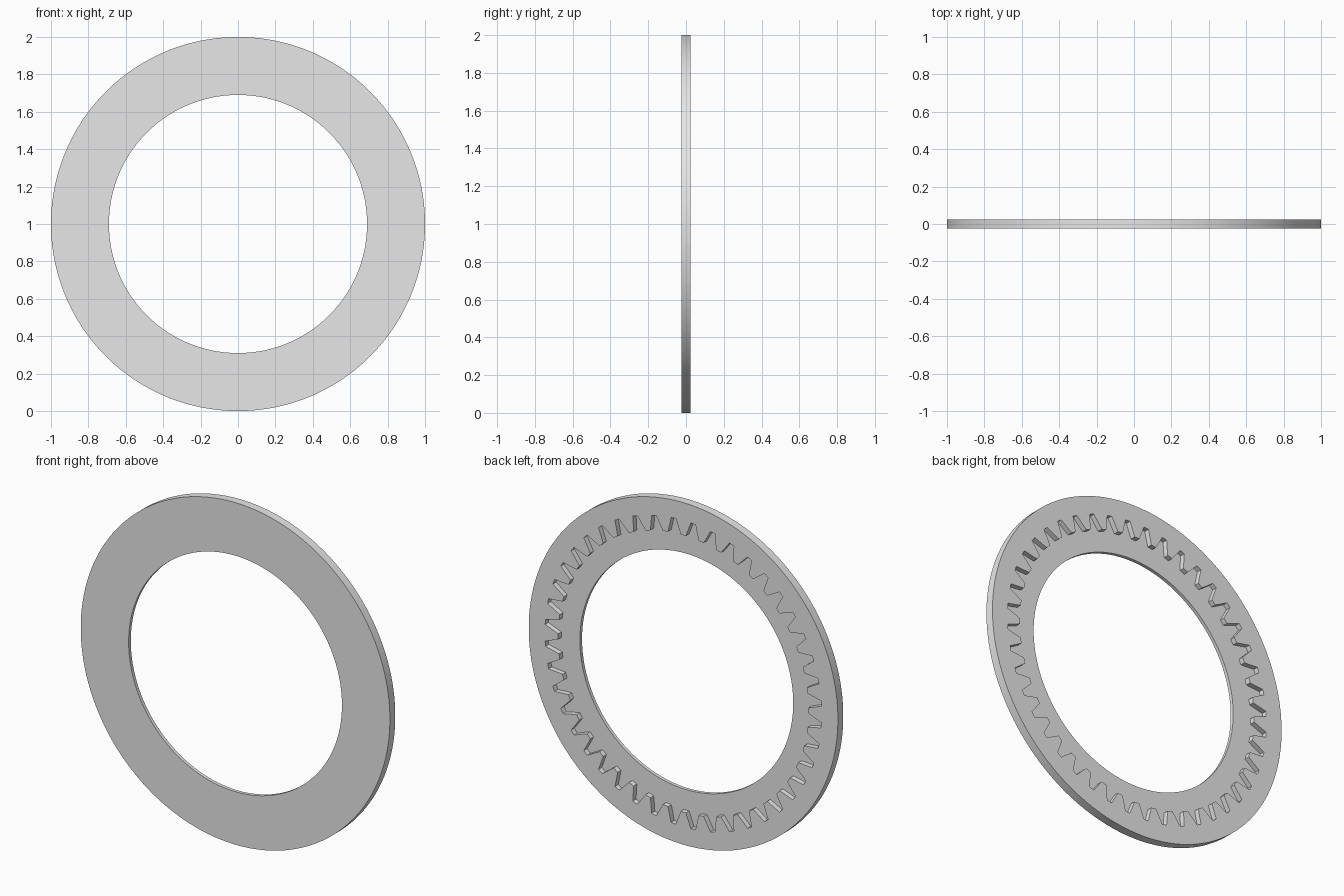
import bpy
import bmesh
from math import sin, cos, tau, radians

default = bpy.data.objects.get("Cube")
if default:
    bpy.data.objects.remove(default, do_unlink=True)

TEETH = 44
OUTER, HOLE = 1.0, 0.69
FRONT, FLOOR, BACK = -0.025, -0.005, 0.025

# Half of one inward tooth: (fraction of pitch from tooth centre, radius)
half_tooth = [(0.14, 0.81), (0.25, 0.845), (0.33, 0.875), (0.38, 0.895)]
tooth = [(-f, r) for f, r in reversed(half_tooth)] + half_tooth
profile = [((i + f) * tau / TEETH, r) for i in range(TEETH) for f, r in tooth]

steel = bpy.data.materials.new("plain_grey")
steel.use_nodes = True
grey = (0.8, 0.8, 0.8, 1.0)
steel.diffuse_color = grey
steel.node_tree.nodes["Principled BSDF"].inputs["Base Color"].default_value = grey

bm = bmesh.new()


def loop(y, radius=None):
    """Closed loop around the axis; without a radius it follows the teeth."""
    return [bm.verts.new(((radius or r) * sin(a), y, 1 + (radius or r) * cos(a)))
            for a, r in profile]


# Cross-section swept round: front plate, outer rim, toothed wall, recessed web
loops = [loop(FRONT, HOLE), loop(FRONT, OUTER), loop(BACK, OUTER),
         loop(BACK), loop(FLOOR), loop(FLOOR, HOLE)]
count = len(profile)
for a, b in zip(loops, loops[1:] + loops[:1]):
    for i in range(count):
        j = (i + 1) % count
        bm.faces.new((a[i], a[j], b[j], b[i]))
bmesh.ops.recalc_face_normals(bm, faces=bm.faces)

mesh = bpy.data.meshes.new("internal_ring_gear")
bm.to_mesh(mesh)
bm.free()
mesh.materials.append(steel)
gear = bpy.data.objects.new("internal_ring_gear", mesh)
bpy.context.collection.objects.link(gear)

# Smooth round walls, crisp edges
bpy.ops.object.select_all(action="DESELECT")
gear.select_set(True)
bpy.context.view_layer.objects.active = gear
bpy.ops.object.shade_smooth_by_angle(angle=radians(25))
